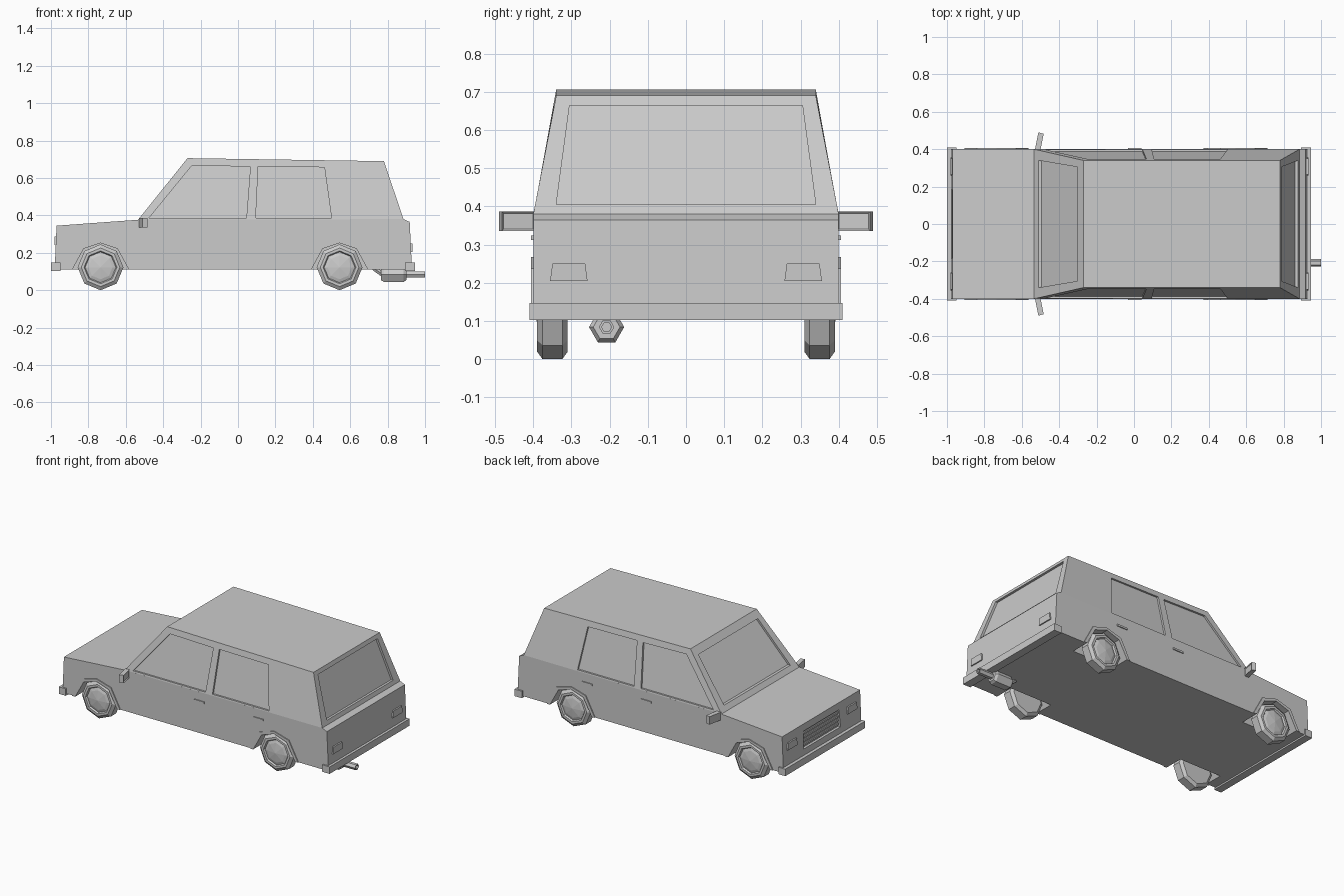
import bpy, bmesh, math
from mathutils import Vector

if "Cube" in bpy.data.objects:
    bpy.data.objects.remove(bpy.data.objects["Cube"])


def finish(name, bm):
    bmesh.ops.recalc_face_normals(bm, faces=bm.faces)
    me = bpy.data.meshes.new(name)
    bm.to_mesh(me)
    bm.free()
    ob = bpy.data.objects.new(name, me)
    bpy.context.collection.objects.link(ob)
    return ob


def prism(name, pts, vec):
    """Closed polygon pushed along a vector."""
    bm = bmesh.new()
    v = Vector(vec)
    a = [bm.verts.new(p) for p in pts]
    b = [bm.verts.new(Vector(p) + v) for p in pts]
    n = len(a)
    bm.faces.new(a)
    bm.faces.new(b[::-1])
    for i in range(n):
        bm.faces.new((a[i], a[(i + 1) % n], b[(i + 1) % n], b[i]))
    return finish(name, bm)


def box(name, x, y, z):
    return prism(name, [(x[0], y[0], z[0]), (x[1], y[0], z[0]), (x[1], y[1], z[0]), (x[0], y[1], z[0])],
                 (0, 0, z[1] - z[0]))


def lathe(name, profile, sides, place):
    """Rings of (radius, distance along axis); place maps (a, b, along) to xyz."""
    bm = bmesh.new()
    rings = []
    for r, d in profile:
        if r == 0:
            rings.append([bm.verts.new(place(0, 0, d))] * sides)
        else:
            rings.append([bm.verts.new(place(r * math.cos(t), r * math.sin(t), d))
                          for t in (2 * math.pi * i / sides for i in range(sides))])
    for p, q in zip(rings, rings[1:]):
        for i in range(sides):
            j = (i + 1) % sides
            bm.faces.new(list(dict.fromkeys((p[i], p[j], q[j], q[i]))))
    return finish(name, bm)


def cut(target, cutter):
    m = target.modifiers.new("cut", 'BOOLEAN')
    m.operation, m.solver, m.object = 'DIFFERENCE', 'EXACT', cutter
    bpy.context.view_layer.objects.active = target
    bpy.ops.object.modifier_apply(modifier=m.name)
    bpy.data.objects.remove(cutter, do_unlink=True)


WHEELS = (-0.735, 0.543)
SIDES = (1, -1)

# Lower body from side profile
profile = [(-0.98, 0.112), (-0.97, 0.345), (-0.53, 0.377), (0.885, 0.38), (0.918, 0.365), (0.93, 0.112)]
body = prism("lower_body", [(x, -0.4, z) for x, z in profile], (0, 0.8, 0))

# Wheel wells and flared arches
inner = [(-0.15, 0.112), (-0.09, 0.222), (0, 0.252), (0.09, 0.222), (0.15, 0.112)]
outer = [(-0.172, 0.112), (-0.105, 0.238), (0, 0.268), (0.105, 0.238), (0.172, 0.112)]
for wx in WHEELS:
    for s in SIDES:
        well = [(-0.17, 0.075)] + inner + [(0.17, 0.075)]
        cut(body, prism("well_cutter", [(wx + x, s * 0.28, z) for x, z in well], (0, s * 0.2, 0)))
        prism("wheel_arch", [(wx + x, s * 0.385, z) for x, z in outer + inner[::-1]], (0, s * 0.021, 0))

# Grille recess with slats
cut(body, prism("grille_cutter", [(-0.96, -0.19, 0.187), (-0.96, 0.19, 0.187), (-0.96, 0.18, 0.3), (-0.96, -0.18, 0.3)],
                (-0.05, 0, 0)))
for i in range(4):
    z = 0.2 + i * 0.025
    box("grille_slat", (-0.968, -0.955), (-0.18, 0.18), (z, z + 0.012))

# Cabin: tapered from belt line to roof
bm = bmesh.new()
low = [bm.verts.new(p) for p in ((-0.535, -0.4, 0.376), (0.885, -0.4, 0.38), (0.885, 0.4, 0.38), (-0.535, 0.4, 0.376))]
top = [bm.verts.new(p) for p in ((-0.27, -0.34, 0.706), (0.78, -0.34, 0.69), (0.78, 0.34, 0.69), (-0.27, 0.34, 0.706))]
bm.faces.new(low)
bm.faces.new(top)
for i in range(4):
    j = (i + 1) % 4
    bm.faces.new((low[i], low[j], top[j], top[i]))
cabin = finish("cabin", bm)

# Recessed side windows
windows = ([(-0.475, 0.387), (-0.245, 0.668), (0.066, 0.66), (0.045, 0.387)],
           [(0.095, 0.387), (0.108, 0.662), (0.462, 0.657), (0.5, 0.387)])
for s in SIDES:
    for w in windows:
        pts = [(x, s * (0.388 - (z - 0.378) * 0.186), z) for x, z in w]
        cut(cabin, prism("window_cutter", pts, (0, s * 0.06, 0)))

# Recessed windscreen and rear window
screen = [(-0.34, 0.405), (0.34, 0.405), (0.305, 0.665), (-0.305, 0.665)]
cut(cabin, prism("screen_cutter", [(-0.517 + (z - 0.376) * 0.803, y, z) for y, z in screen], (-0.08, 0, 0)))
cut(cabin, prism("rear_cutter", [(0.87 - (z - 0.38) * 0.339, y, z) for y, z in screen], (0.08, 0, 0)))

# Bumpers
box("front_bumper", (-1.0, -0.95), (-0.41, 0.41), (0.102, 0.147))
box("rear_bumper", (0.892, 0.945), (-0.41, 0.41), (0.102, 0.147))

for s in SIDES:
    # Lights
    lamp = [(0.258, 0.205), (0.356, 0.205), (0.35, 0.25), (0.264, 0.25)]
    prism("tail_light", [(0.91, s * y, z) for y, z in lamp], (0.023, 0, 0))
    prism("headlight", [(-0.96, s * y, z + 0.038) for y, z in lamp], (-0.022, 0, 0))

    # Door handles
    for hx in (-0.033, 0.39):
        box("door_handle", (hx, hx + 0.073), (s * 0.39, s * 0.406), (0.312, 0.324))

    # Swept mirror with recessed glass facing backwards
    mirror = prism("mirror", [(-0.53, s * 0.395, 0.336), (-0.5, s * 0.395, 0.336),
                              (-0.483, s * 0.482, 0.336), (-0.511, s * 0.49, 0.336)], (0, 0, 0.051))
    bm = bmesh.new()
    bm.from_mesh(mirror.data)
    back = max(bm.faces, key=lambda f: f.normal.x)
    bmesh.ops.inset_region(bm, faces=[back], thickness=0.007, depth=-0.005)
    bm.to_mesh(mirror.data)
    bm.free()

    # Eight-sided wheels with hub caps
    tyre = [(0, -0.04), (0.103, -0.04), (0.1225, -0.026), (0.1225, 0.026), (0.103, 0.04),
            (0.088, 0.04), (0.082, 0.03), (0.064, 0.036), (0, 0.044)]
    for wx in WHEELS:
        lathe("wheel", tyre, 8, lambda a, b, d: (wx + a, s * (0.35 + d), 0.1225 + b))

# Six-sided exhaust: silencer, hollow tail pipe and bent feed pipe
lathe("exhaust", [(0, 0.765), (0.035, 0.765), (0.046, 0.78), (0.046, 0.885), (0.035, 0.9), (0.02, 0.9),
                  (0.02, 1.0), (0.013, 1.0), (0.013, 0.95), (0, 0.95)], 6,
      lambda a, b, d: (d, -0.208 + a, 0.084 + b))
lathe("feed_pipe", [(0.018, 0.71), (0.018, 0.735), (0.018, 0.775)], 6,
      lambda a, b, d: (d, -0.208 + a, 0.084 + b + max(0, 0.765 - d) * 0.9))
